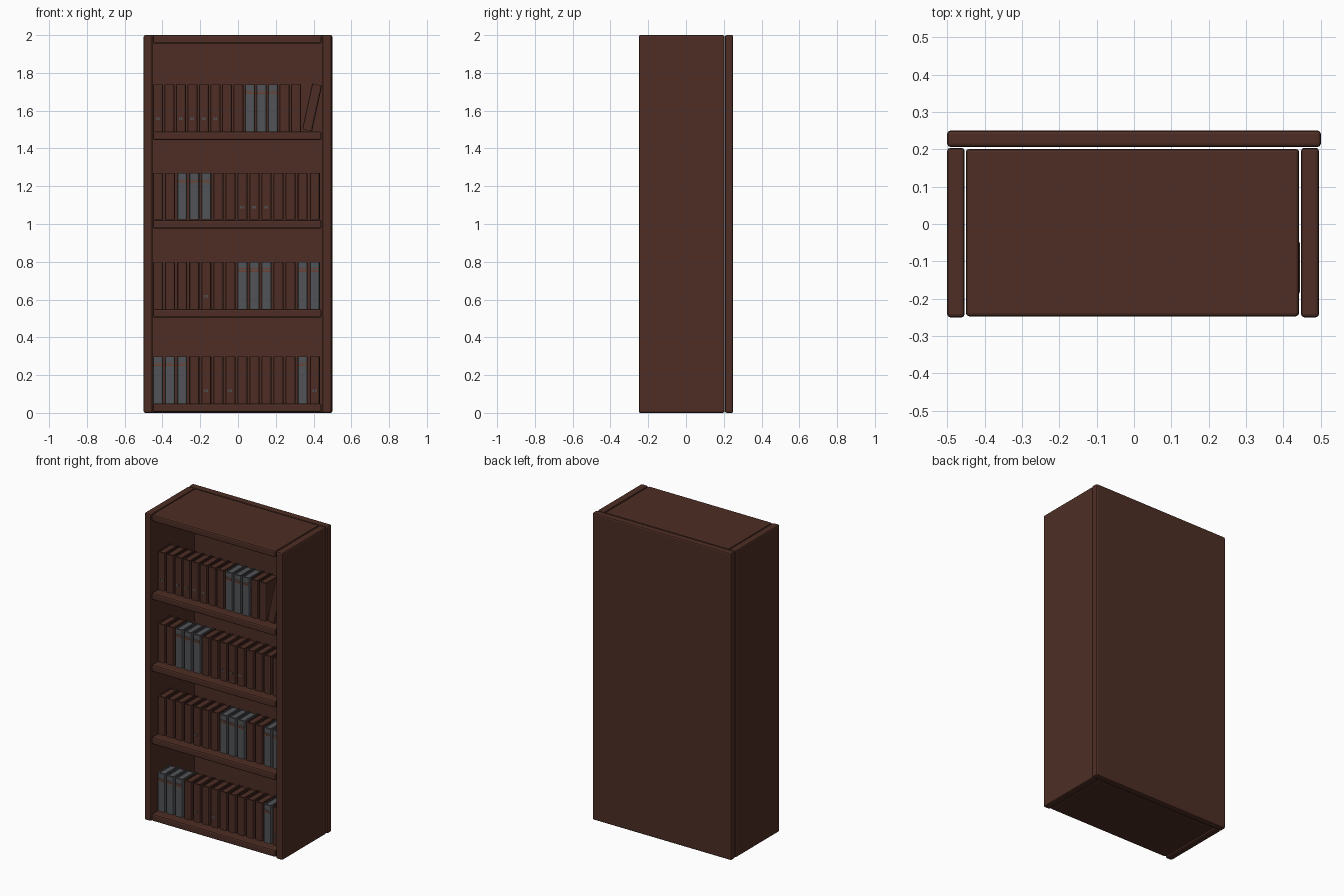
import bpy, bmesh, math
from mathutils import Matrix, Vector

if "Cube" in bpy.data.objects:
    bpy.data.objects.remove(bpy.data.objects["Cube"])


def material(name, rgb):
    m = bpy.data.materials.new(name)
    m.diffuse_color = (*rgb, 1)
    m.use_nodes = True
    m.node_tree.nodes["Principled BSDF"].inputs["Base Color"].default_value = m.diffuse_color
    return m


WOOD = material("dark brown wood", (0.075, 0.027, 0.018))
GREY = material("grey cover", (0.085, 0.088, 0.095))
BAND = material("rust band", (0.16, 0.05, 0.028))


def add_box(bm, lo, hi, mat=0, bevel=0.0, segments=2):
    """Add a box between two corners, optionally with rounded edges."""
    lo, hi = Vector(lo), Vector(hi)
    part = bmesh.new()
    bmesh.ops.create_cube(part, size=1)
    for v in part.verts:
        v.co = Vector([(lo[i] + hi[i]) / 2 + v.co[i] * (hi[i] - lo[i]) for i in range(3)])
    if bevel:
        bmesh.ops.bevel(part, geom=part.edges[:], offset=bevel, segments=segments,
                        profile=0.5, affect='EDGES')
    for f in part.faces:
        f.material_index = mat
    tmp = bpy.data.meshes.new("part")
    part.to_mesh(tmp)
    part.free()
    bm.from_mesh(tmp)
    bpy.data.meshes.remove(tmp)


def finish(bm, name, mats):
    mesh = bpy.data.meshes.new(name)
    bm.to_mesh(mesh)
    bm.free()
    for m in mats:
        mesh.materials.append(m)
    ob = bpy.data.objects.new(name, mesh)
    bpy.context.collection.objects.link(ob)
    return ob


def board(name, lo, hi):
    bm = bmesh.new()
    add_box(bm, lo, hi, bevel=0.009)
    return finish(bm, name, [WOOD])


# Carcass: sides, back, top and shelves
board("left_side", (-0.5, -0.25, 0), (-0.453, 0.204, 2))
board("right_side", (0.447, -0.25, 0), (0.495, 0.204, 2))
board("back_panel", (-0.5, 0.206, 0), (0.5, 0.25, 2))
board("top_board", (-0.45, -0.247, 1.955), (0.442, 0.201, 2))
SHELVES = [0.05, 0.55, 1.022, 1.49]
for i, z in enumerate(SHELVES):
    board(f"shelf_{i + 1}", (-0.45, -0.247, z - 0.046), (0.442, 0.201, z))

# Books: wrapped cover with a rounded spine, and a recessed page block
W, H, FRONT, BACK = 0.053, 0.247, -0.19, -0.05


def book(name, x, z, grey=False, label=False, lean=0.0):
    bm = bmesh.new()
    t, r = 0.007, 0.010
    h = W / 2
    outer = [(-h, BACK), (-h, FRONT + r), (-h + r * 0.3, FRONT + r * 0.3), (-h + r, FRONT)]
    inner = [(-h + t, BACK), (-h + t, FRONT + r)]
    outline = outer + [(-a, b) for a, b in reversed(outer)]
    outline += [(-a, b) for a, b in inner] + list(reversed(inner))
    # C-shaped cover profile, extruded upwards
    face = bm.faces.new([bm.verts.new((a, b, 0)) for a, b in outline])
    ext = bmesh.ops.extrude_face_region(bm, geom=[face])
    for g in ext["geom"]:
        if isinstance(g, bmesh.types.BMVert):
            g.co.z = H
    bmesh.ops.recalc_face_normals(bm, faces=bm.faces[:])
    # Page block
    add_box(bm, (-h + t, FRONT + r, 0.006), (h - t, BACK - 0.006, H - 0.006))
    if grey:  # raised bands near the top of the spine
        for zb, hb in ((0.196, 0.008), (0.212, 0.003)):
            add_box(bm, (-h + 0.003, FRONT - 0.002, zb), (h - 0.003, FRONT + 0.004, zb + hb), 1)
    if label:  # small ornament low on the spine
        for a in (-0.008, 0.004):
            add_box(bm, (a - 0.004, FRONT - 0.0015, 0.06), (a + 0.004, FRONT + 0.002, 0.072), 1)
    if lean:  # tip over the lower right corner
        pivot = Vector((h, 0, 0))
        bmesh.ops.rotate(bm, verts=bm.verts[:], cent=pivot,
                         matrix=Matrix.Rotation(lean, 3, 'Y'))
    ob = finish(bm, name, [GREY if grey else WOOD, BAND if grey else GREY])
    ob.location = (x, 0, z)


# Per shelf: book count, pitch, grey books, labelled books
ROWS = [
    (14, 0.0638, {0, 1, 2, 12}, {4, 6, 13}),
    (14, 0.0638, {7, 8, 9, 12, 13}, {4}),
    (14, 0.0638, {2, 3, 4}, {7, 8, 9}),
    (13, 0.0609, {8, 9, 10}, {0, 2, 3, 4, 5}),
]
for r, (count, pitch, greys, labels) in enumerate(ROWS):
    z = SHELVES[r] + 0.001
    for i in range(count):
        book(f"book_{r + 1}_{i + 1}", -0.423 + i * pitch, z, i in greys, i in labels)

# Leaning book at the end of the top shelf
book("leaning_book", 0.392 - W / 2, SHELVES[3] + 0.001, lean=math.radians(12.3))
